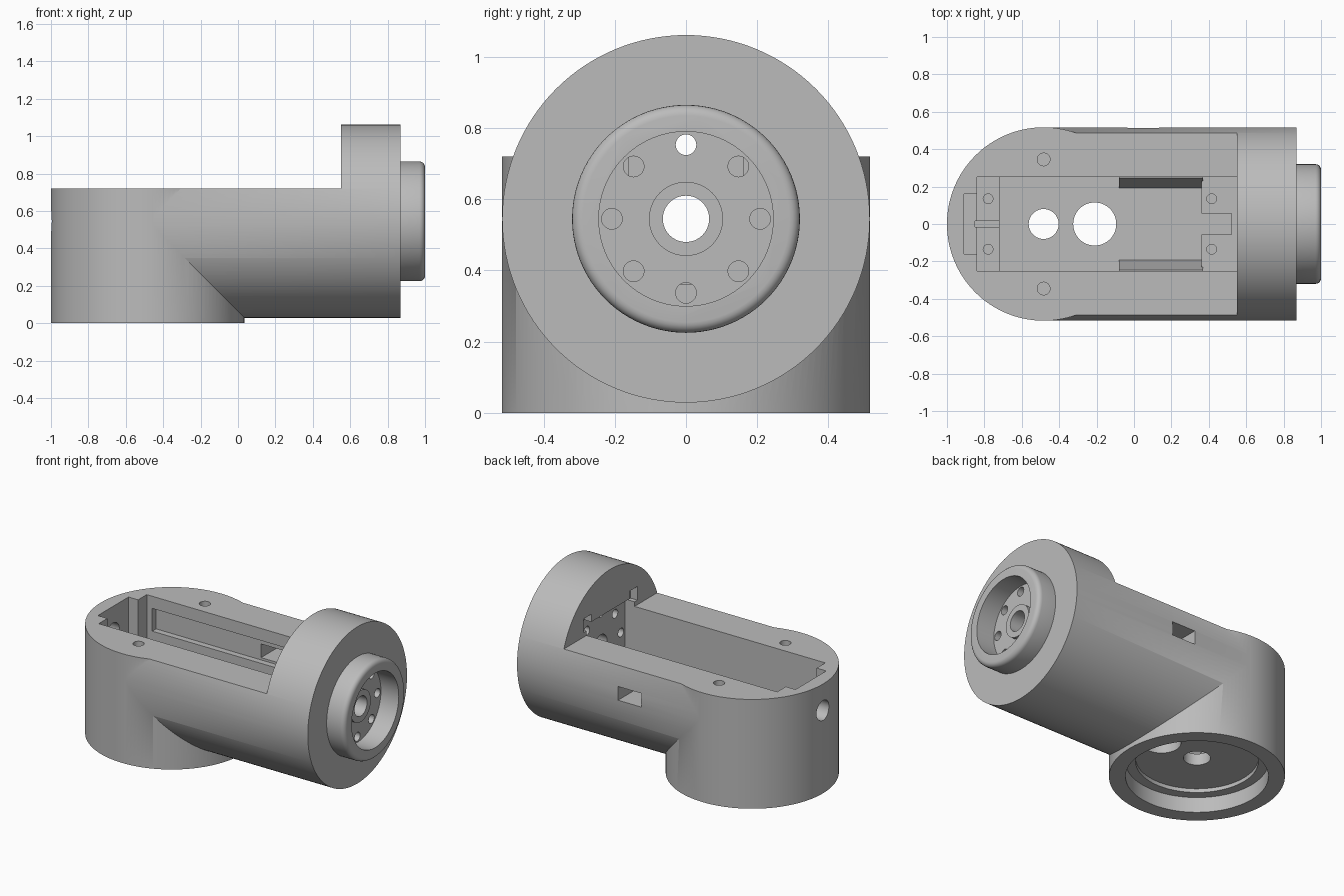
import bpy, math
from mathutils import Vector

old = bpy.data.objects.get("Cube")
if old:
    bpy.data.objects.remove(old, do_unlink=True)

grey = bpy.data.materials.new("plain grey")
grey.use_nodes = True
grey.diffuse_color = (0.5, 0.5, 0.5, 1)
grey.node_tree.nodes["Principled BSDF"].inputs["Base Color"].default_value = (0.5, 0.5, 0.5, 1)

AXIS_Z = 0.545   # height of the lying barrel's axis
POST_X = -0.483  # centre of the upright post
R = 0.517


def box(name, x, y, z):
    bpy.ops.mesh.primitive_cube_add(size=1)
    o = bpy.context.object
    o.name = name
    for v in o.data.vertices:
        v.co = Vector([(a + b) / 2 + c * (b - a) for (a, b), c in zip((x, y, z), v.co)])
    return o


def cyl(name, axis, r, lo, hi, at, sides=64):
    """Cylinder along x, y or z from lo to hi; 'at' gives the other two coordinates."""
    bpy.ops.mesh.primitive_cylinder_add(vertices=sides, radius=r, depth=hi - lo)
    o = bpy.context.object
    o.name = name
    mid = (lo + hi) / 2
    for v in o.data.vertices:
        a, b, c = v.co
        v.co = (c + mid, a + at[0], b + at[1]) if axis == "x" else (a + at[0], b + at[1], c + mid)
    return o


def boolean(target, others, op):
    for o in others:
        m = target.modifiers.new(o.name, "BOOLEAN")
        m.operation, m.object, m.solver = op, o, "EXACT"
        bpy.context.view_layer.objects.active = target
        bpy.ops.object.modifier_apply(modifier=m.name)
        bpy.data.objects.remove(o, do_unlink=True)


# Main body: upright post joined to a lying barrel with a full round end
body = cyl("joint_body", "z", R, 0, 0.72, (POST_X, 0), 128)
barrel = cyl("barrel", "x", R - 0.0008, POST_X, 0.87, (0, AXIS_Z), 128)
boolean(barrel, [box("top_trim", (-2, 0.55), (-1, 1), (0.72, 2))], "DIFFERENCE")
boolean(body, [barrel], "UNION")

# Output collar with a rounded rim
collar = cyl("collar", "x", 0.32, 0.8, 1.0, (0, AXIS_Z), 96)
bev = collar.modifiers.new("rim", "BEVEL")
bev.width, bev.segments, bev.limit_method = 0.03, 5, "ANGLE"
bpy.context.view_layer.objects.active = collar
bpy.ops.object.modifier_apply(modifier="rim")
boolean(body, [collar], "UNION")

# Motor pocket: deep middle, ledges for the mounting ears, mouth in the end disc
cuts = [
    box("pocket", (-0.72, 0.36), (-0.25, 0.25), (0.2, 0.9)),
    box("ear_level", (-0.84, 0.55), (-0.25, 0.25), (0.36, 0.73)),
    box("ear_gap", (0.3, 0.52), (-0.055, 0.055), (0.2, 0.5)),
    box("rear_gap", (-0.85, -0.7), (-0.015, 0.015), (0.25, 0.5)),
    box("cable_entry", (-0.91, -0.83), (-0.16, 0.16), (0.46, 0.8)),
    cyl("cable_hole", "x", 0.065, -1.1, -0.8, (0, AXIS_Z)),
    box("mouth", (0.5, 0.62), (-0.25, 0.25), (0.36, 0.79)),
    box("side_window", (-0.035, 0.135), (0.2, 0.7), (0.505, 0.595)),
    box("cable_channel", (-0.8, 0.2), (0.2, 0.29), (0.49, 0.64)),
]
cuts += [box("mouth_corner", (0.5, 0.6), sorted((s * 0.2, s * 0.28)), (0.75, 0.84)) for s in (-1, 1)]

# Stepped round socket underneath and holes through the floor
cuts += [
    cyl("socket", "z", 0.42, -0.1, 0.1, (POST_X, 0), 96),
    cyl("socket_step", "z", 0.36, -0.1, 0.125, (POST_X, 0), 96),
    cyl("floor_hole", "z", 0.08, 0, 0.3, (POST_X, 0)),
    cyl("wire_hole", "z", 0.115, 0, 0.3, (-0.21, 0)),
]

# Screw holes, mirrored left and right
for s in (-1, 1):
    cuts += [
        cyl("cover_screw", "z", 0.034, 0.55, 0.8, (POST_X, s * 0.345), 32),
        cyl("rear_screw", "z", 0.026, 0.25, 0.5, (-0.78, s * 0.135), 32),
        cyl("front_screw", "z", 0.026, 0.25, 0.5, (0.415, s * 0.135), 32),
    ]

# Dished collar face, shaft bore and ring of bolt holes
dish = cyl("dish", "x", 0.245, 0.87, 1.1, (0, AXIS_Z), 96)
boolean(dish, [cyl("boss", "x", 0.104, 0.8, 0.895, (0, AXIS_Z))], "DIFFERENCE")
cuts += [dish, cyl("shaft_bore", "x", 0.065, 0.5, 1.1, (0, AXIS_Z))]
for i in range(8):
    a = i * math.pi / 4
    cuts.append(cyl("bolt_hole", "x", 0.029, 0.55, 1.1,
                    (0.208 * math.cos(a), AXIS_Z + 0.208 * math.sin(a)), 32))
boolean(body, cuts, "DIFFERENCE")

# Sloping shoulders low on the pocket walls
shoulders = []
for s in (-1, 1):
    w = box("wall_shoulder", (-0.08, 0.37), sorted((s * 0.19, s * 0.26)), (0.19, 0.42))
    for v in w.data.vertices:
        if v.co.z > 0.4 and abs(v.co.y) < 0.2:
            v.co.y = s * 0.245
    shoulders.append(w)
boolean(body, shoulders, "UNION")

# Finish
body.data.materials.clear()
body.data.materials.append(grey)
bpy.ops.object.select_all(action="DESELECT")
body.select_set(True)
bpy.context.view_layer.objects.active = body
bpy.ops.object.shade_smooth_by_angle(angle=math.radians(30))
